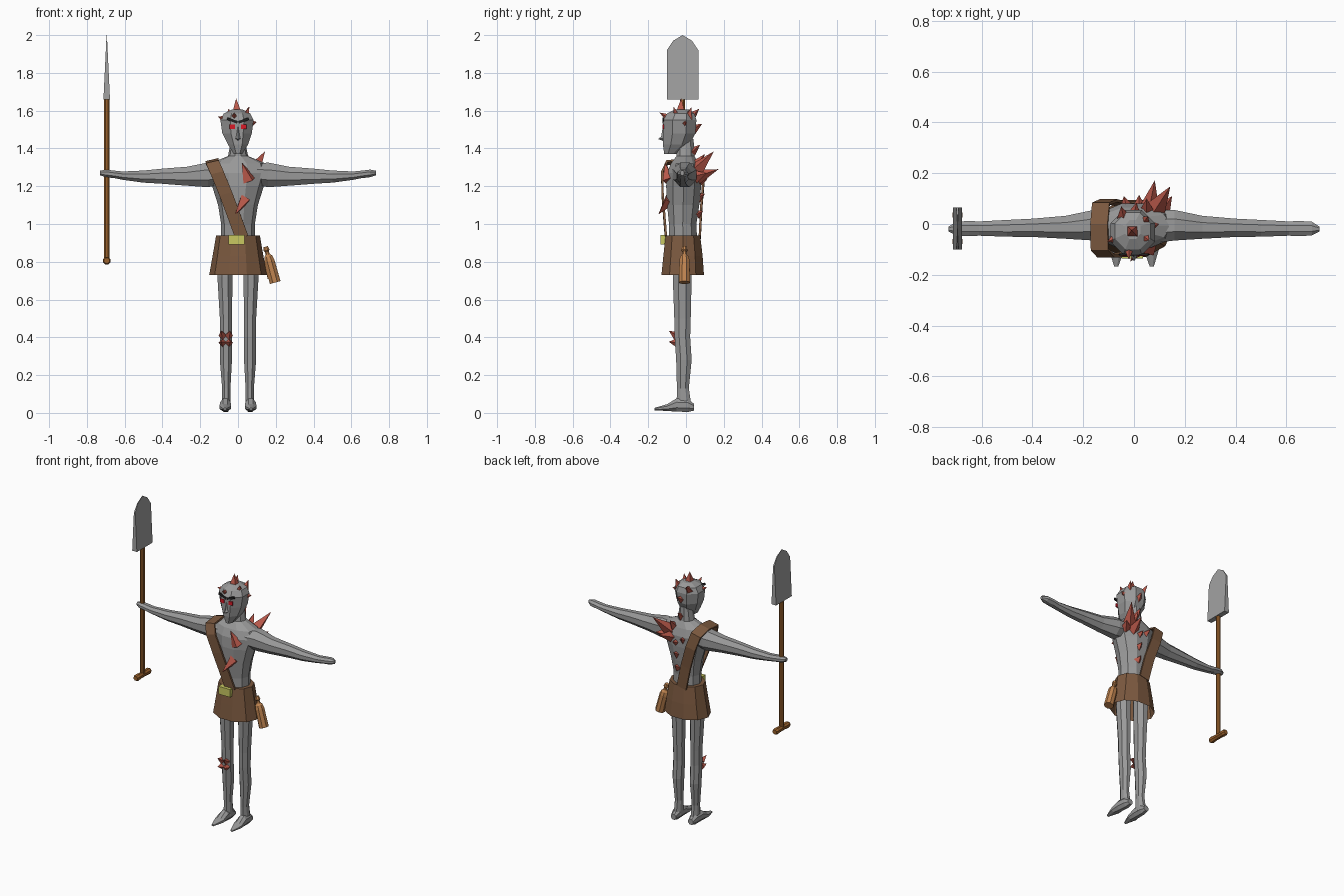
import bpy
import bmesh
import math
from mathutils import Vector

if "Cube" in bpy.data.objects:
    bpy.data.objects.remove(bpy.data.objects["Cube"])


def material(name, red, green, blue):
    mat = bpy.data.materials.new(name)
    mat.use_nodes = True
    colour = (red, green, blue, 1)
    mat.diffuse_color = colour
    mat.node_tree.nodes["Principled BSDF"].inputs["Base Color"].default_value = colour
    return mat


skin = material("grey skin", .32, .32, .32)
steel = material("steel", .36, .36, .36)
crystal = material("red crystal", .49, .1, .07)
leather = material("brown leather", .2, .1, .05)
brass = material("yellow brass", .58, .58, .12)
wood = material("shaft wood", .32, .12, .025)
pale_wood = material("flask wood", .52, .23, .08)
eye_red = material("eye red", .7, .01, .02)
black = material("black", .015, .015, .015)


def finish(name, bm, mat):
    bmesh.ops.recalc_face_normals(bm, faces=bm.faces)
    mesh = bpy.data.meshes.new(name)
    bm.to_mesh(mesh)
    bm.free()
    mesh.materials.append(mat)
    obj = bpy.data.objects.new(name, mesh)
    bpy.context.collection.objects.link(obj)
    return obj


def loft(name, mat, rings, across, up, sides=8, caps=True):
    """Skin a row of (centre, half width, half height) rings."""
    bm = bmesh.new()
    across, up = Vector(across), Vector(up)
    grow = 1 / math.cos(math.pi / sides)
    rows = []
    for centre, a, b in rings:
        row = []
        for i in range(sides):
            t = math.tau * (i + .5) / sides
            offset = across * a * math.sin(t) + up * b * math.cos(t)
            row.append(bm.verts.new(Vector(centre) + offset * grow))
        rows.append(row)
    for low, high in zip(rows, rows[1:]):
        for i in range(sides):
            j = (i + 1) % sides
            bm.faces.new((low[i], low[j], high[j], high[i]))
    if caps:
        bm.faces.new(rows[0])
        bm.faces.new(rows[-1])
    return finish(name, bm, mat)


X, Y, Z = (1, 0, 0), (0, 1, 0), (0, 0, 1)


def upright(name, mat, rows, **options):
    """Rows of x, front y, back y, z, half width."""
    rings = [((x, (f + b) / 2, z), w, (b - f) / 2) for x, f, b, z, w in rows]
    return loft(name, mat, rings, X, Y, **options)


def rod(name, mat, start, end, radii, sides=8):
    """Straight turned part; radii are (fraction along, radius)."""
    start, end = Vector(start), Vector(end)
    axis = end - start
    u = axis.orthogonal().normalized()
    v = axis.cross(u).normalized()
    return loft(name, mat, [(start + axis * t, r, r) for t, r in radii], u, v, sides)


def spikes(name, mat, shards):
    """Cluster of four-sided shards given as (base, tip, radius)."""
    bm = bmesh.new()
    for base, tip, radius in shards:
        base, tip = Vector(base), Vector(tip)
        axis = tip - base
        turn = axis.to_track_quat('Z', 'Y').to_matrix().to_4x4()
        turn.translation = (base + tip) / 2
        bmesh.ops.create_cone(bm, cap_ends=True, segments=4, radius1=radius,
                              radius2=0, depth=axis.length, matrix=turn)
    return finish(name, bm, mat)


def box(name, mat, centre, size, tilt=0):
    bm = bmesh.new()
    bmesh.ops.create_cube(bm, size=1)
    bmesh.ops.scale(bm, vec=size, verts=bm.verts)
    obj = finish(name, bm, mat)
    obj.location = centre
    obj.rotation_euler.y = tilt
    return obj


# Torso, neck and head
upright("torso", skin, [
    (0, -.09, .06, .88, .085), (0, -.09, .055, 1, .085), (0, -.1, .07, 1.1, .1),
    (0, -.105, .08, 1.2, .13), (0, -.1, .08, 1.27, .155), (0, -.08, .065, 1.32, .14),
    (0, -.05, .045, 1.36, .05), (0, -.045, .04, 1.45, .035)], sides=10)
upright("head", skin, [
    (0, -.115, -.05, 1.37, .022), (0, -.122, .02, 1.42, .053),
    (-.005, -.122, .05, 1.48, .078), (-.005, -.122, .055, 1.55, .088),
    (-.005, -.1, .045, 1.585, .07), (-.005, -.06, .015, 1.605, .03)])
spikes("nose", skin, [((0, -.112, 1.455), (0, -.148, 1.45), .02),
                      ((0, -.118, 1.45), (0, -.122, 1.52), .016)])

for side, label in ((1, "left"), (-1, "right")):
    # Arms run straight out from the shoulders
    arm = [(.08, -.01, 1.265, .065, .055), (.16, -.005, 1.26, .06, .065),
           (.27, -.013, 1.253, .045, .05), (.4, -.015, 1.253, .036, .04),
           (.5, -.017, 1.251, .033, .032), (.61, -.018, 1.256, .028, .022),
           (.65, -.018, 1.262, .03, .02), (.7, -.018, 1.268, .027, .02),
           (.73, -.02, 1.27, .01, .012)]
    loft(label + "_arm", skin, [((side * x, y, z), a, b) for x, y, z, a, b in arm], Y, Z)
    # Legs and pointed feet
    leg = [(.067, -.07, .035, .84, .04), (.069, -.07, .03, .72, .04),
           (.064, -.062, .025, .5, .032), (.063, -.06, .022, .4, .032),
           (.064, -.052, .03, .28, .032), (.062, -.048, .015, .13, .022),
           (.062, -.05, .03, .03, .024)]
    upright(label + "_leg", skin, [(side * x, *rest) for x, *rest in leg])
    foot = [(.042, .03, .018, .018), (.01, .04, .026, .035), (-.05, .042, .028, .035),
            (-.1, .028, .03, .018), (-.168, .02, .008, .006)]
    loft(label + "_foot", skin, [((side * (.065 - y * .03), y, z), a, b)
                                 for y, z, a, b in foot], X, Z)
    # Painted face details
    box(label + "_eye", eye_red, (side * .031, -.121, 1.515), (.03, .009, .024))
    box(label + "_brow", black, (side * .03, -.12, 1.548), (.058, .009, .014), -side * .35)

# Skirt, buckle and shoulder strap
upright("skirt", leather, [(0, -.108, .075, .94, .11), (0, -.12, .088, .83, .128),
                           (0, -.13, .095, .73, .145)], sides=10, caps=False)
upright("skirt_waist", leather, [(0, -.095, .06, .935, .09),
                                 (0, -.108, .075, .94, .11)], sides=10)
box("belt_buckle", brass, (-.007, -.118, .917), (.085, .034, .052))

path = [(.02, -.106, .93), (-.02, -.115, 1.04), (-.065, -.124, 1.16), (-.11, -.126, 1.27),
        (-.135, -.1, 1.325), (-.137, 0, 1.335), (-.13, .08, 1.31), (-.1, .092, 1.22),
        (-.055, .08, 1.08), (-.02, .073, .93)]
bm = bmesh.new()
edges = [[bm.verts.new((x + s * .034, y, z + s * .008)) for s in (-1, 1)] for x, y, z in path]
for (a, b), (c, d) in zip(edges, edges[1:]):
    bm.faces.new((a, b, d, c))
strap = finish("shoulder_strap", bm, leather)
thick = strap.modifiers.new("thickness", 'SOLIDIFY')
thick.thickness = .012
thick.offset = 0

# Flask hanging at the left hip, with a small side loop
rod("flask", pale_wood, (.146, -.008, .88), (.197, -.008, .69),
    [(0, .012), (.1, .016), (.14, .01), (.22, .012), (.28, .022), (.4, .027), (1, .029)])
rod("flask_loop", pale_wood, (.142, -.008, .8), (.164, -.008, .71), [(0, .006), (1, .006)], 6)
rod("flask_loop_top", pale_wood, (.142, -.008, .8), (.17, -.008, .807), [(0, .006), (1, .006)], 6)

# Spade: shaft, cross grip and tapering blade
shaft_x, shaft_y = -.695, -.018
rod("spade_shaft", wood, (shaft_x, shaft_y, .8), (shaft_x, shaft_y, 1.67), [(0, .014), (1, .014)])
rod("spade_grip", wood, (shaft_x, -.09, .805), (shaft_x, .056, .805),
    [(0, .014), (.1, .02), (.35, .017), (.65, .017), (.9, .02), (1, .014)])
outline = [(-.083, 1.66), (-.083, 1.92), (-.05, 1.97), (0, 2),
           (.05, 1.97), (.083, 1.92), (.083, 1.66)]
bm = bmesh.new()
faces = []
for s in (-1, 1):
    faces.append([bm.verts.new((shaft_x + s * (.001 + .048 * (2 - z)), shaft_y + y, z))
                  for y, z in outline])
    bm.faces.new(faces[-1])
for i in range(len(outline)):
    j = i - 1
    bm.faces.new((faces[0][i], faces[0][j], faces[1][j], faces[1][i]))
finish("spade_blade", bm, steel)

# Crystal growths
spikes("head_crystals", crystal, [
    ((-.005, -.03, 1.58), (-.01, -.025, 1.665), .038),
    ((-.06, -.05, 1.55), (-.105, -.07, 1.568), .028),
    ((-.02, -.09, 1.56), (-.02, -.14, 1.59), .022),
    ((.04, -.05, 1.57), (.06, -.065, 1.62), .024),
    ((.04, .01, 1.56), (.055, .03, 1.62), .028),
    ((-.04, .02, 1.56), (-.05, .07, 1.61), .03),
    ((.06, -.01, 1.53), (.1, 0, 1.54), .025),
    ((0, .035, 1.5), (.01, .085, 1.53), .028)])
spikes("shoulder_crystals", crystal, [
    ((.08, .05, 1.28), (.143, .148, 1.385), .045),
    ((.06, .06, 1.25), (.082, .172, 1.29), .04),
    ((.11, .05, 1.25), (.15, .11, 1.27), .035),
    ((.05, .05, 1.31), (.05, .1, 1.37), .03)])
spikes("spine_crystals", crystal, [
    ((.01, .03, 1.38), (.01, .075, 1.42), .026),
    ((.02, .06, 1.22), (.02, .115, 1.24), .03),
    ((.02, .06, 1.14), (.02, .1, 1.16), .03),
    ((.02, .055, 1.05), (.02, .09, 1.07), .028),
    ((-.03, .07, 1.25), (-.04, .11, 1.27), .025)])
spikes("chest_crystals", crystal, [
    ((.06, -.09, 1.23), (.02, -.11, 1.325), .038),
    ((.035, -.085, 1.13), (-.015, -.147, 1.05), .035)])
spikes("knee_crystals", crystal, [
    ((-.065 + dx, -.05, .39 + dz), (-.065 + dx * 1.6, -.09, .405 + dz * 1.6), .024)
    for dx in (-.015, .015) for dz in (-.018, .018)])
